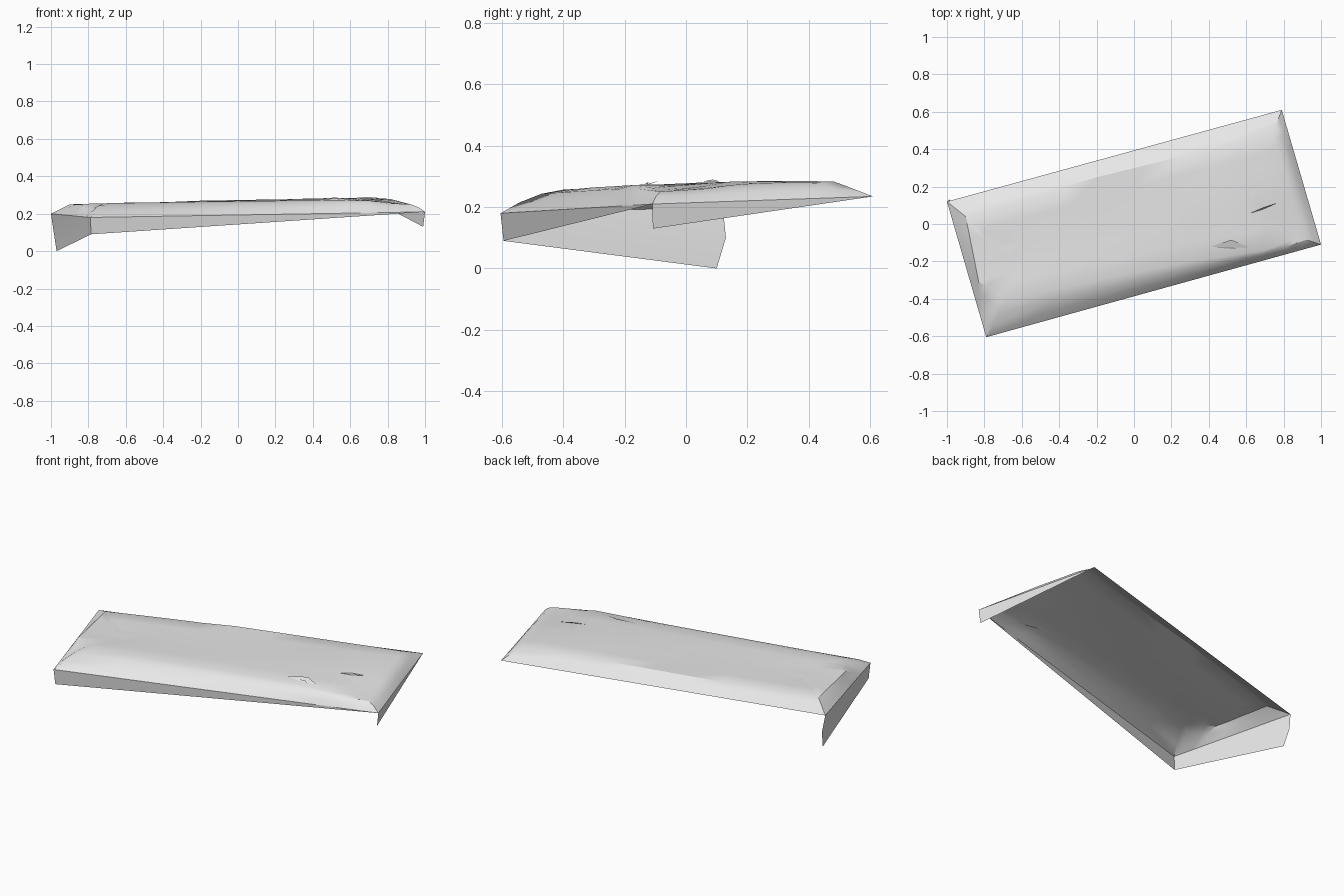
import bpy, bmesh, random
from mathutils import Vector

random.seed(4)
cube = bpy.data.objects.get("Cube")
if cube:
    bpy.data.objects.remove(cube, do_unlink=True)

grey = bpy.data.materials.new("plain_grey")
grey.use_nodes = True
colour = (0.8, 0.8, 0.8, 1)
grey.diffuse_color = colour
grey.node_tree.nodes["Principled BSDF"].inputs["Base Color"].default_value = colour


def make_object(name, bm):
    mesh = bpy.data.meshes.new(name)
    bm.to_mesh(mesh)
    bm.free()
    mesh.materials.append(grey)
    obj = bpy.data.objects.new(name, mesh)
    bpy.context.collection.objects.link(obj)
    bpy.ops.object.select_all(action='DESELECT')
    obj.select_set(True)
    bpy.context.view_layer.objects.active = obj
    bpy.ops.object.shade_smooth_by_angle(angle=0.5)
    return obj


def bridge(bm, low, high, closed):
    """Join two rows of vertices with quads."""
    count = len(low)
    for i in range(count if closed else count - 1):
        j = (i + 1) % count
        bm.faces.new((low[i], low[j], high[j], high[i]))


def densify(points, steps):
    """Split each side of a closed outline into equal steps."""
    result = []
    for p, q in zip(points, points[1:] + points[:1]):
        result += [p.lerp(q, k / steps) for k in range(steps)]
    return result


# Outer rim and matching plateau outline, counter-clockwise from the front corner
front, side = Vector((-0.79, -0.605, 0.18)), Vector((1, -0.11, 0.21))
back, low_end = Vector((0.79, 0.61, 0.235)), Vector((-1, 0.12, 0.2))
rim = [front, front.lerp(side, 0.61), front.lerp(side, 0.83), side,
       side.lerp(back, 0.5), back, back.lerp(low_end, 0.55), low_end,
       low_end.lerp(front, 0.8)]
plateau = [Vector(p) for p in (
    (-0.68, -0.40, 0.258), (0.3, -0.2, 0.272), (0.7, -0.14, 0.27),
    (0.88, -0.07, 0.253), (0.82, 0.22, 0.276), (0.74, 0.48, 0.285),
    (-0.2, 0.25, 0.268), (-0.9, 0.04, 0.25), (-0.83, -0.31, 0.25))]
rim, plateau = densify(rim, 4), densify(plateau, 4)

# Top sheet: sloping sides, then a slightly domed and rumpled middle
bm = bmesh.new()
rows = []
for t in (0, 0.3, 0.65, 1):
    row = []
    for p, q in zip(rim, plateau):
        point = p.lerp(q, t)
        rounded = 0.014 if p.x * 0.7 > p.y else 0
        point.z += rounded * 4 * t * (1 - t)
        if t == 1:
            point.z += random.uniform(-0.002, 0.002)
        row.append(bm.verts.new(point))
    rows.append(row)
for t in (0.35, 0.75):
    row = []
    for p in plateau:
        spine = Vector((p.x * 0.7, p.x * 0.19 + 0.01, 0.27 + 0.02 * p.x))
        point = p.lerp(spine, t)
        point.z += random.uniform(-0.0015, 0.0015)
        row.append(bm.verts.new(point))
    rows.append(row)
for low, high in zip(rows, rows[1:]):
    bridge(bm, low, high, True)
centre = bm.faces.new(rows[-1])
bmesh.ops.triangulate(bm, faces=[centre])
make_object("top_sheet", bm)


# Hanging flaps: each tapers along its edge
def flap(name, start, end, hem_start, hem_end, bow=Vector()):
    bm = bmesh.new()
    strip = []
    for t in (0, 0.5, 1):
        row = []
        for k in range(7):
            s = k / 6
            point = start.lerp(end, s).lerp(hem_start.lerp(hem_end, s), t)
            point += bow * (1 - s) * 4 * t * (1 - t)
            row.append(bm.verts.new(point))
        strip.append(row)
    for upper, lower in zip(strip, strip[1:]):
        bridge(bm, lower, upper, False)
    bmesh.ops.remove_doubles(bm, verts=bm.verts[:], dist=0.0005)
    make_object(name, bm)


hem_front = Vector((-0.785, -0.595, 0.09))
flap("front_flap", front, side, hem_front, side)
flap("low_end_flap", low_end, front, Vector((-0.97, 0.1, 0)), hem_front,
     Vector((0, 0.02, 0)))
flap("high_end_flap", side, back, Vector((0.99, -0.108, 0.13)), back)


# Pinched creases lying on the sheet near the front edge
def crease(name, points):
    bm = bmesh.new()
    bm.faces.new([bm.verts.new(p) for p in points])
    make_object(name, bm)


crease("large_crease", [(0.41, -0.12, 0.277), (0.69, -0.155, 0.262), (0.52, -0.085, 0.287)])
crease("edge_crease", [(0.42, -0.125, 0.276), (0.55, -0.135, 0.275), (0.53, -0.122, 0.282)])
crease("small_crease", [(0.62, 0.057, 0.284), (0.69, 0.079, 0.282), (0.76, 0.11, 0.284),
                        (0.69, 0.087, 0.29)])
